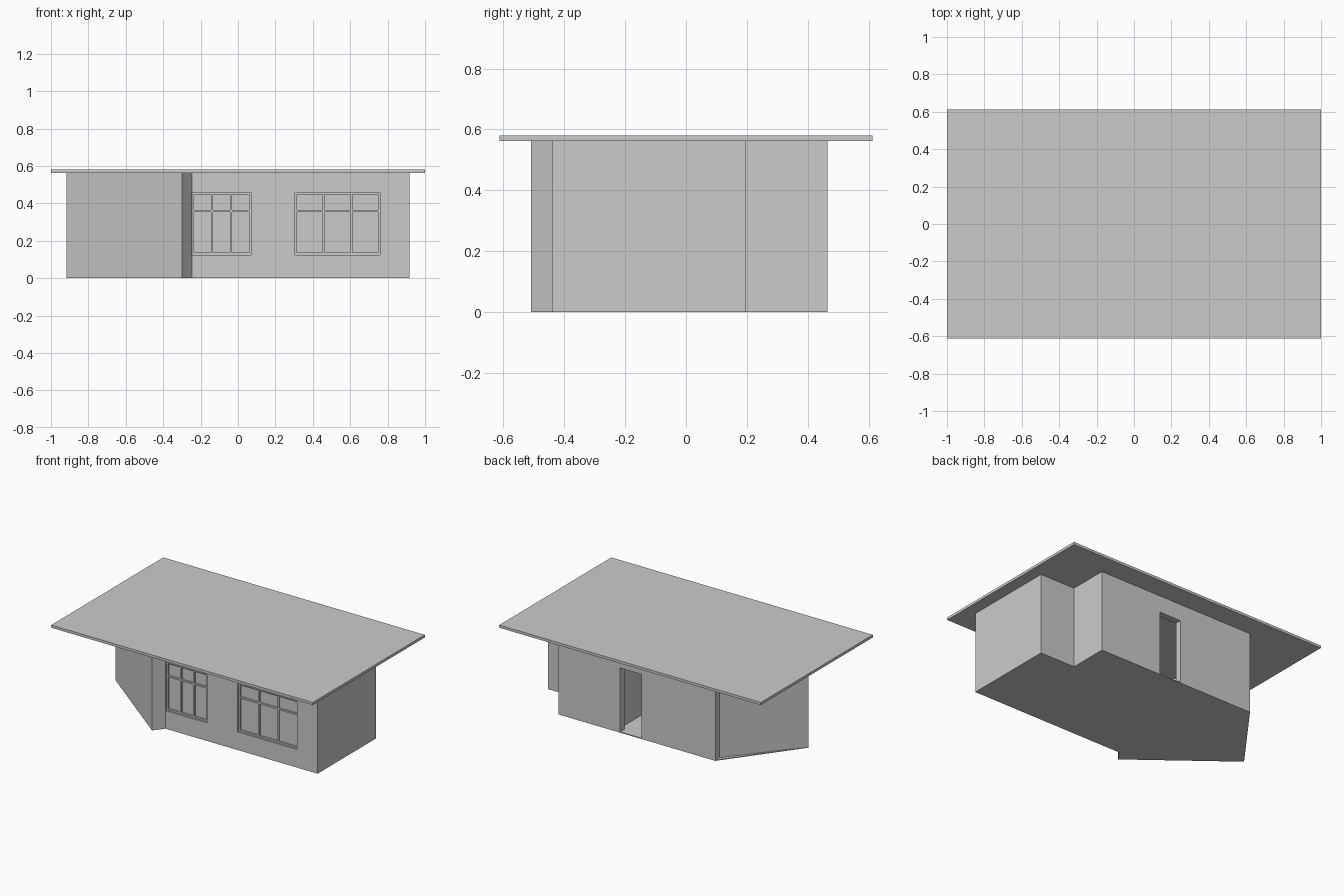
import bpy, bmesh
from mathutils import Vector

if "Cube" in bpy.data.objects:
    bpy.data.objects.remove(bpy.data.objects["Cube"])

WALL, TOP, FLOOR = 0.045, 0.562, 0.006


def prism(name, pts, z0, z1):
    """Extrude a counter-clockwise outline from z0 to z1."""
    bm = bmesh.new()
    face = bm.faces.new([bm.verts.new((x, y, z0)) for x, y in pts])
    ext = bmesh.ops.extrude_face_region(bm, geom=[face])
    verts = [g for g in ext["geom"] if isinstance(g, bmesh.types.BMVert)]
    bmesh.ops.translate(bm, verts=verts, vec=(0, 0, z1 - z0))
    bmesh.ops.recalc_face_normals(bm, faces=bm.faces)
    me = bpy.data.meshes.new(name)
    bm.to_mesh(me)
    bm.free()
    ob = bpy.data.objects.new(name, me)
    bpy.context.collection.objects.link(ob)
    return ob


def box(name, x0, x1, y0, y1, z0, z1):
    return prism(name, [(x0, y0), (x1, y0), (x1, y1), (x0, y1)], z0, z1)


def inset(pts, d):
    """Offset a counter-clockwise outline inwards with mitred corners."""
    out = []
    for i, p in enumerate(pts):
        p, a, b = Vector(p), Vector(pts[i - 1]), Vector(pts[(i + 1) % len(pts)])
        u, v = (p - a).normalized(), (b - p).normalized()
        n1, n2 = Vector((-u.y, u.x)), Vector((-v.y, v.x))
        out.append(tuple(p + (n1 + n2) * d / (1 + n1.dot(n2))))
    return out


def cut(target, cutter):
    mod = target.modifiers.new(cutter.name, 'BOOLEAN')
    mod.operation, mod.solver, mod.object = 'DIFFERENCE', 'EXACT', cutter
    cutter.hide_render = True
    cutter.hide_set(True)


# Footprint: rear right notch and an angled wing on the left
plan = [(-0.30, -0.51), (-0.247, -0.44), (0.917, -0.44), (0.917, 0.195),
        (0.65, 0.195), (0.65, 0.465), (-0.55, 0.465), (-0.917, -0.03)]
prism("floor", plan, 0, FLOOR)
box("roof", -1, 1, -0.612, 0.612, TOP, 0.58)

# Hollow walls, with the angled rear-left wall set in from the back wall's end
outer = plan[:7] + [(-0.55, 0.422)] + plan[7:]
walls = prism("walls", outer, FLOOR, TOP)
cut(walls, prism("room_cutter", inset(plan, WALL), -0.1, 0.7))
cut(walls, box("door_cutter", 0.014, 0.178, 0.35, 0.55, -0.1, 0.447))

# Interior partition beside the back door
box("partition", 0.21, 0.25, -0.395, 0.42, FLOOR, TOP)


# Windows: opening, frame, mullions, transom and pane
def window(name, x0, x1, z0=0.125, z1=0.457, zt=0.36):
    cut(walls, box(name + "_cutter", x0, x1, -0.55, -0.35, z0, z1))
    f, ya, yb = 0.011, -0.428, -0.405
    for i in range(4):
        xc = x0 + f / 2 + (x1 - x0 - f) * i / 3
        box(f"{name}_mullion_{i}", xc - f / 2, xc + f / 2, ya, yb, z0, z1)
    for part, z in (("sill", z0), ("transom", zt - f / 2), ("head", z1 - f)):
        box(f"{name}_{part}", x0, x1, ya, yb, z, z + f)
    box(name + "_pane", x0, x1, -0.418, -0.413, z0, z1)


window("left_window", -0.246, 0.07)
window("right_window", 0.304, 0.76)
